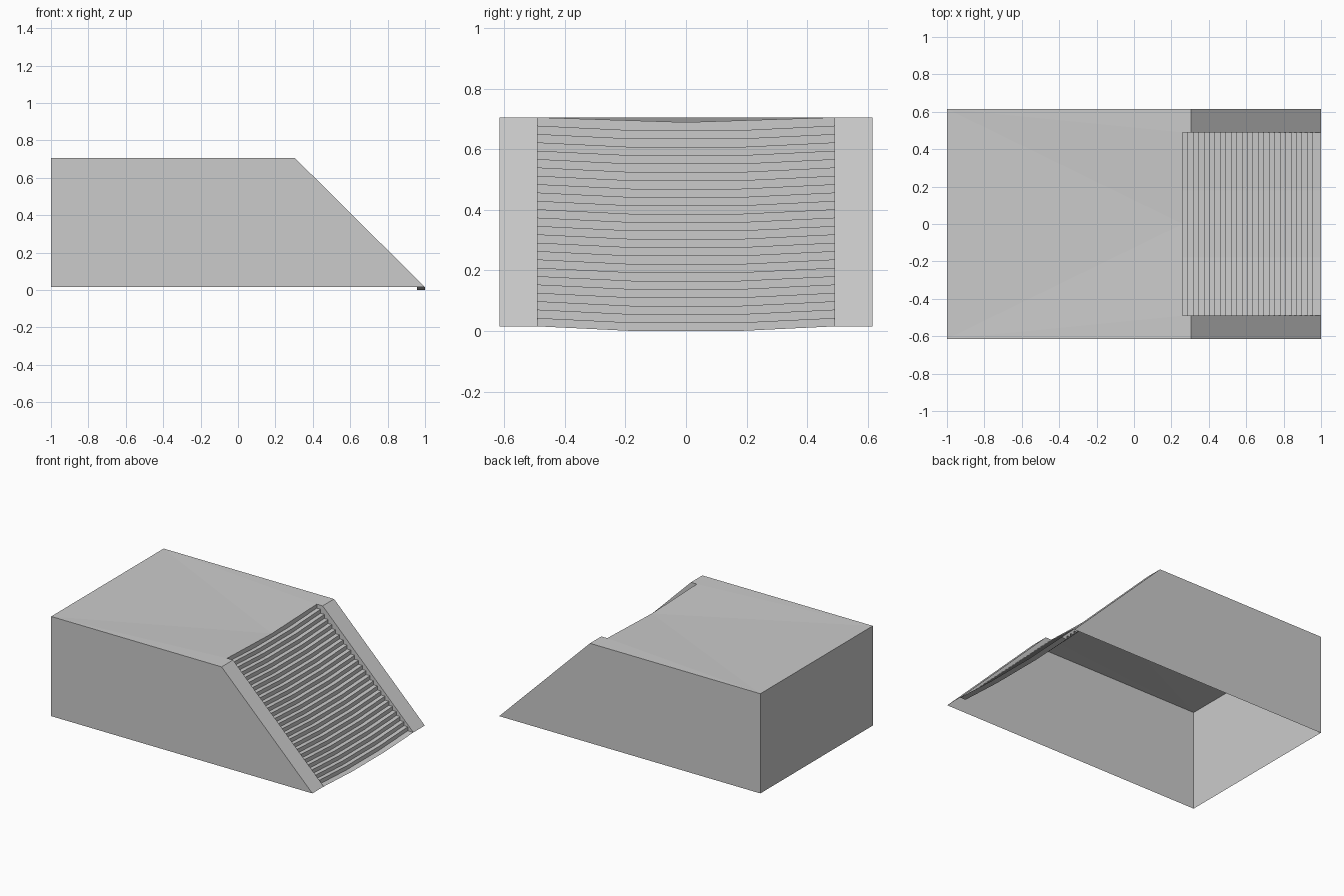
import bpy, bmesh

if "Cube" in bpy.data.objects:
    bpy.data.objects.remove(bpy.data.objects["Cube"])

W, C = 0.615, 0.49            # half width of the block and of the stair channel
TOP, LOW = 0.705, 0.015       # top and bottom levels
XS, XC = 0.305, 0.26          # start of the slope, start of the stairs
RISERS, XL = 25, 0.957        # number of risers, position of the last one
RISE, RUN = (TOP - LOW) / RISERS, (XL - XC) / (RISERS - 1)


def add_mesh(name, faces):
    """Make an object from faces given as lists of points, welding shared points."""
    bm = bmesh.new()
    for pts in faces:
        bm.faces.new([bm.verts.new(p) for p in pts])
    bmesh.ops.remove_doubles(bm, verts=bm.verts[:], dist=1e-5)
    me = bpy.data.meshes.new(name)
    bm.to_mesh(me)
    bm.free()
    ob = bpy.data.objects.new(name, me)
    bpy.context.collection.objects.link(ob)
    return ob


def both(face):
    """A face and its mirror image across y = 0."""
    return [face, [(x, -y, z) for x, y, z in reversed(face)]]


# open-bottomed block: sides, back, worn top and the two sloping borders
centre = (XC, 0, TOP - 0.016)
body = [
    [(-1, -W, LOW), (-1, -W, TOP), (-1, W, TOP), (-1, W, LOW)],
    [(-1, -W, TOP), centre, (-1, W, TOP)],
]
body += both([(-1, -W, LOW), (1, -W, LOW), (XS, -W, TOP), (-1, -W, TOP)])
body += both([(-1, -W, TOP), (XS, -W, TOP), (XS, -C, TOP), (XC, -C, TOP)])
body += both([(-1, -W, TOP), (XC, -C, TOP), centre])
body += both([(XS, -W, TOP), (1, -W, LOW), (1, -C, LOW), (XS, -C, TOP)])
add_mesh("stair_block", body)

# stair profile in x, z from the top edge down to the ground
profile = [(XC, TOP)]
for i in range(RISERS):
    x, z = XC + i * RUN, TOP - (i + 1) * RISE
    profile.append((x, z))
    profile.append((x + RUN if i < RISERS - 1 else 1, z))

# worn steps: every row sags towards the middle
def row(i):
    x, z = profile[i]
    half = 0.013 if i == 0 else 0.017
    mid = 0.5 * 0.2 / C
    sag = [0, 0.016 * (1 - 0.18 / C), 0.016, 0.016 * (1 - 0.18 / C), 0] if i == 0 \
        else [0, LOW, LOW, LOW, 0]
    return [(x, y, z - s) for y, s in zip((-C, -0.18, 0, 0.18, C), sag)]

steps = []
for i in range(len(profile) - 1):
    a, b = row(i), row(i + 1)
    steps += [[a[j], b[j], b[j + 1], a[j + 1]] for j in range(4)]
add_mesh("worn_steps", steps)

# channel walls between the borders and the steps
wall = [(x, -C, z) for x, z in [(XS, TOP)] + profile]
add_mesh("channel_walls", both(wall[::-1]))
